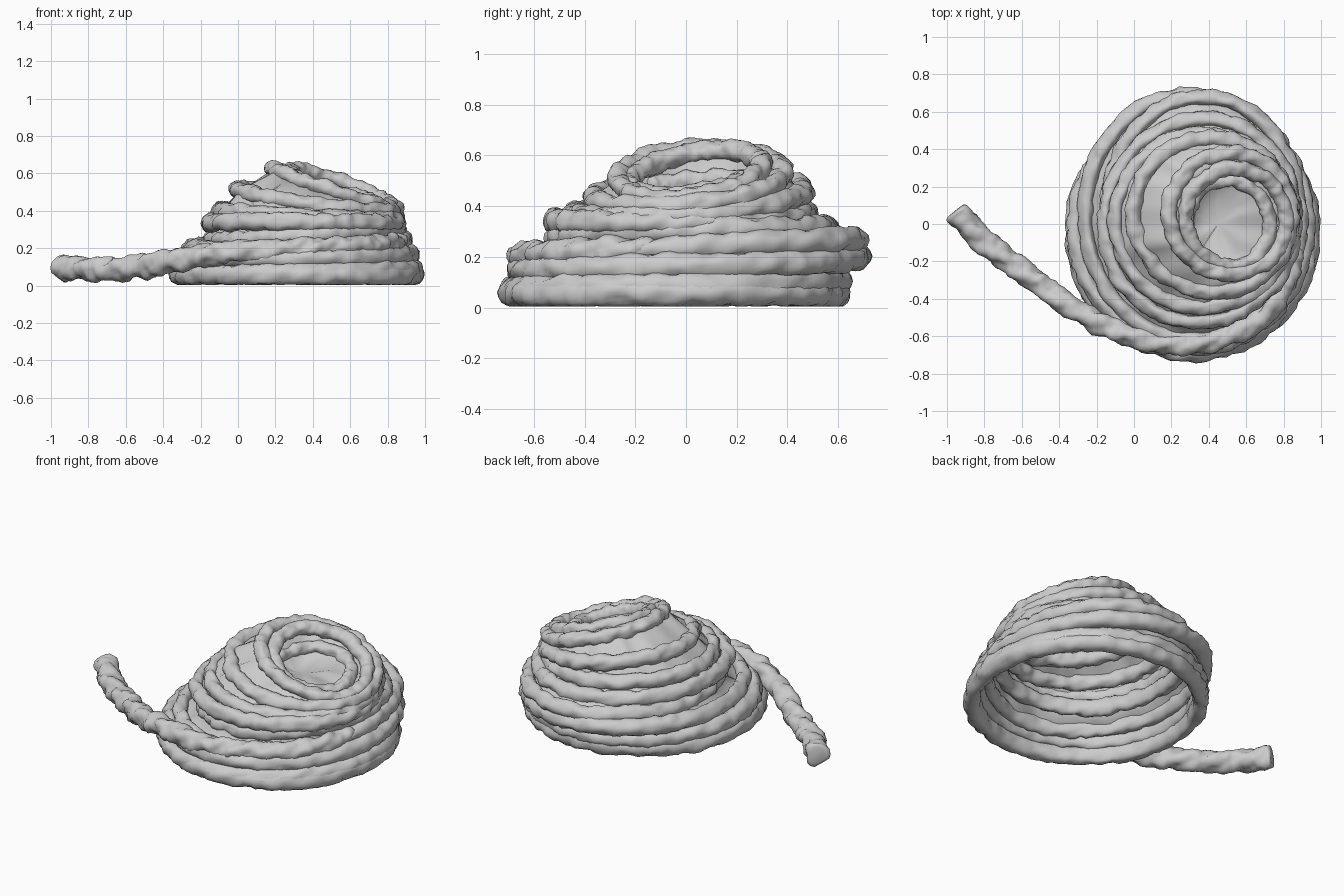
import bpy, bmesh, math
from mathutils import Vector, noise

if "Cube" in bpy.data.objects:
    bpy.data.objects.remove(bpy.data.objects["Cube"])

# One row per turn of the coil: x min, x max, y min, y max, height, tilt in x, tilt in y
TURNS = [
    (-.315, .940, -.68, .59, .060, 0, 0),
    (-.30, .925, -.655, .61, .140, 0, 0),
    (-.24, .895, -.62, .705, .205, 0, .03),
    (-.12, .850, -.51, .63, .270, .02, .01),
    (-.15, .850, -.52, .51, .335, -.01, 0),
    (-.08, .845, -.45, .46, .380, -.03, .02),
    (.02, .845, -.37, .45, .460, -.065, .04),
    (.21, .830, -.27, .33, .525, -.105, .03),
    (.28, .770, -.23, .28, .520, -.08, .03),
    (.29, .630, -.20, .20, .470, -.01, 0),
    (.38, .520, -.07, .07, .450, 0, 0),
]
START = math.radians(-130)


def catmull(p, t):
    """Smooth interpolation through a list of tuples, clamped at both ends."""
    t = min(max(t, 0), len(p) - 1)
    i = min(int(t), len(p) - 2)
    f = t - i
    a, b, c, d = p[max(i - 1, 0)], p[i], p[i + 1], p[min(i + 2, len(p) - 1)]
    return [.5 * (2 * q + (r - o) * f + (2 * o - 5 * q + 4 * r - s) * f * f
                  + (3 * q - o - 3 * r + s) * f ** 3) for o, q, r, s in zip(a, b, c, d)]


def coil(u):
    x0, x1, y0, y1, z, tx, ty = catmull(TURNS, u)
    a = START + math.tau * u
    c, s = math.cos(a), math.sin(a)
    return Vector(((x0 + x1) / 2 + (x1 - x0) / 2 * c,
                   (y0 + y1) / 2 + (y1 - y0) / 2 * s, z + tx * c + ty * s))


def finish(name, bm):
    bmesh.ops.recalc_face_normals(bm, faces=bm.faces)
    me = bpy.data.meshes.new(name)
    bm.to_mesh(me)
    bm.free()
    ob = bpy.data.objects.new(name, me)
    bpy.context.collection.objects.link(ob)
    for f in me.polygons:
        f.use_smooth = True
    return ob


def rope(name, pts, radius, lobe, pitch, rough, flat=None, sides=18):
    """Sweep a twisting three-strand profile along a path; flat(f) squashes its inner half."""
    bm = bmesh.new()
    rings, dist, n = [], 0, len(pts)
    for i, p in enumerate(pts):
        prev, nxt = pts[max(i - 1, 0)], pts[min(i + 1, n - 1)]
        t = (nxt - prev).normalized()
        side = t.cross(Vector((0, 0, 1))).normalized()
        up = side.cross(t)
        dist += (p - prev).length
        end = min(i, n - 1 - i)
        r0 = radius(i / (n - 1)) * (.72, .92, 1)[min(end, 2)]
        squash = flat(i / (n - 1)) if flat else 1
        ring = []
        for k in range(sides):
            a = math.tau * k / sides
            ca = math.cos(a)
            d = side * (ca if ca > 0 else ca * squash) + up * math.sin(a)
            strand = abs(math.cos(1.5 * (a - math.tau * dist / pitch)))
            r = r0 * (1 + lobe * (strand - .6))
            q = p + d * r
            q += d * rough * (noise.noise(q * 16) + .5 * noise.noise(q * 35))
            q.z = max(q.z, .004)
            ring.append(bm.verts.new(q))
        rings.append(ring)
    for a, b in zip(rings, rings[1:]):
        for k in range(sides):
            j = (k + 1) % sides
            bm.faces.new((a[k], a[j], b[j], b[k]))
    bm.faces.new(rings[0])
    bm.faces.new(rings[-1])
    return finish(name, bm)


# Coiled rope: one flat base turn, then climbing and narrowing turns
STEPS = 130
LAST = len(TURNS) - 1
path = [coil(i / STEPS) for i in range(-STEPS, int((LAST - 1) * STEPS))]
rope("rope_coil", path, lambda f: .057 - .019 * f, .09, .5, .016,
     flat=lambda f: .6 if f < .55 else min(1, .6 + (f - .55) * 4))

# Loose tail lying on the ground, joining the coil and sinking into it
tail = [(-.95, .075, .095), (-.84, -.06, .092), (-.68, -.19, .085), (-.52, -.31, .10),
        (-.36, -.43, .13), (-.18, -.53, .16), (.02, -.61, .18), (.25, -.645, .19),
        (.47, -.61, .205), (.68, -.50, .215), (.81, -.33, .225), (.86, -.12, .23)]
tail_path = [Vector(catmull(tail, i / 16)) for i in range((len(tail) - 1) * 16 + 1)]
rope("rope_tail", tail_path, lambda f: .066 - .016 * f, .24, .6, .016)

# Thin hollow skin closing the gaps between neighbouring turns
bm = bmesh.new()
v = []
for i in range(LAST * STEPS + 1):
    p = coil(i / STEPS)
    v.append(bm.verts.new(p + .025 * noise.noise_vector(p * 9)))
for i in range((LAST - 1) * STEPS):
    bm.faces.new((v[i], v[i + 1], v[i + 1 + STEPS], v[i + STEPS]))
# Floor of the crater in the middle
centre = bm.verts.new((.45, 0, .44))
inner = v[-STEPS - 1:]
for a, b in zip(inner, inner[1:]):
    bm.faces.new((a, b, centre))
finish("inner_skin", bm)
